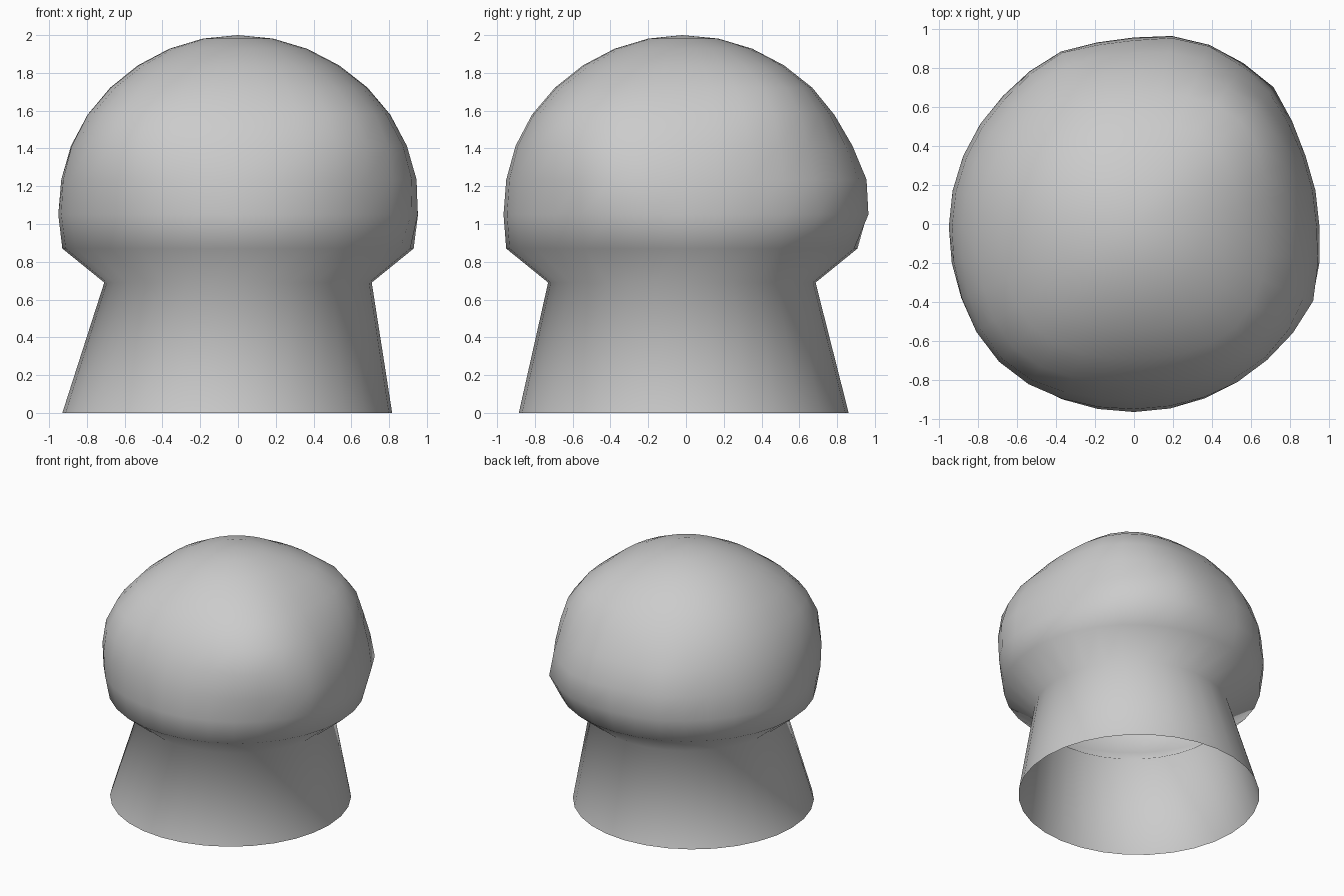
import bpy, bmesh
from math import sin, cos, pi, radians, exp

if "Cube" in bpy.data.objects:
    bpy.data.objects.remove(bpy.data.objects["Cube"])

SEG = 32
R, CZ, CY = 0.95, 1.05, -0.02

# gentle dents/bulges of the cap: azimuth, elevation, push, azimuth spread, elevation spread
BULGES = [
    (225, 30, 0.09, 20, 17),
    (318, 32, 0.09, 20, 15),
    (45, 42, 0.10, 20, 15),
    (45, 0, 0.05, 9, 9),
    (70, 7, 0.07, 14, 12),
    (338, 8, 0.045, 9, 12),
    (113, 10, 0.035, 9, 12),
]


def bulge(az, el):
    total = 0
    for a, e, push, sa, se in BULGES:
        da = (az - a + 180) % 360 - 180
        total += push * exp(-0.5 * (da / sa) ** 2 - 0.5 * ((el - e) / se) ** 2)
    return total


bm = bmesh.new()


def ring(cx, cy, z, radius_at):
    verts = []
    for i in range(SEG):
        t = 2 * pi * i / SEG
        r = radius_at(360 * i / SEG)
        verts.append(bm.verts.new((cx + r * cos(t), cy + r * sin(t), z)))
    return verts


# flared open stem, then its neck and the lower rim of the cap
rings = [ring(-0.057, -0.012, 0, lambda a: 0.873),
         ring(0, -0.022, 0.69, lambda a: 0.708),
         ring(0, -0.022, 0.87, lambda a: 0.93)]

# domed cap
for k in range(8):
    el = 11.25 * k
    r = R * cos(radians(el))
    rings.append(ring(0, CY * 0.7, CZ + R * sin(radians(el)),
                      lambda a: r + bulge(a, el)))

for lo, hi in zip(rings, rings[1:]):
    for i in range(SEG):
        j = (i + 1) % SEG
        bm.faces.new((lo[i], lo[j], hi[j], hi[i]))
pole = bm.verts.new((0, CY, CZ + R))
for i in range(SEG):
    bm.faces.new((rings[-1][i], rings[-1][(i + 1) % SEG], pole))

for f in bm.faces:
    f.smooth = True
mesh = bpy.data.meshes.new("mushroom_body")
bm.to_mesh(mesh)
bm.free()
bpy.context.collection.objects.link(bpy.data.objects.new("mushroom_body", mesh))
